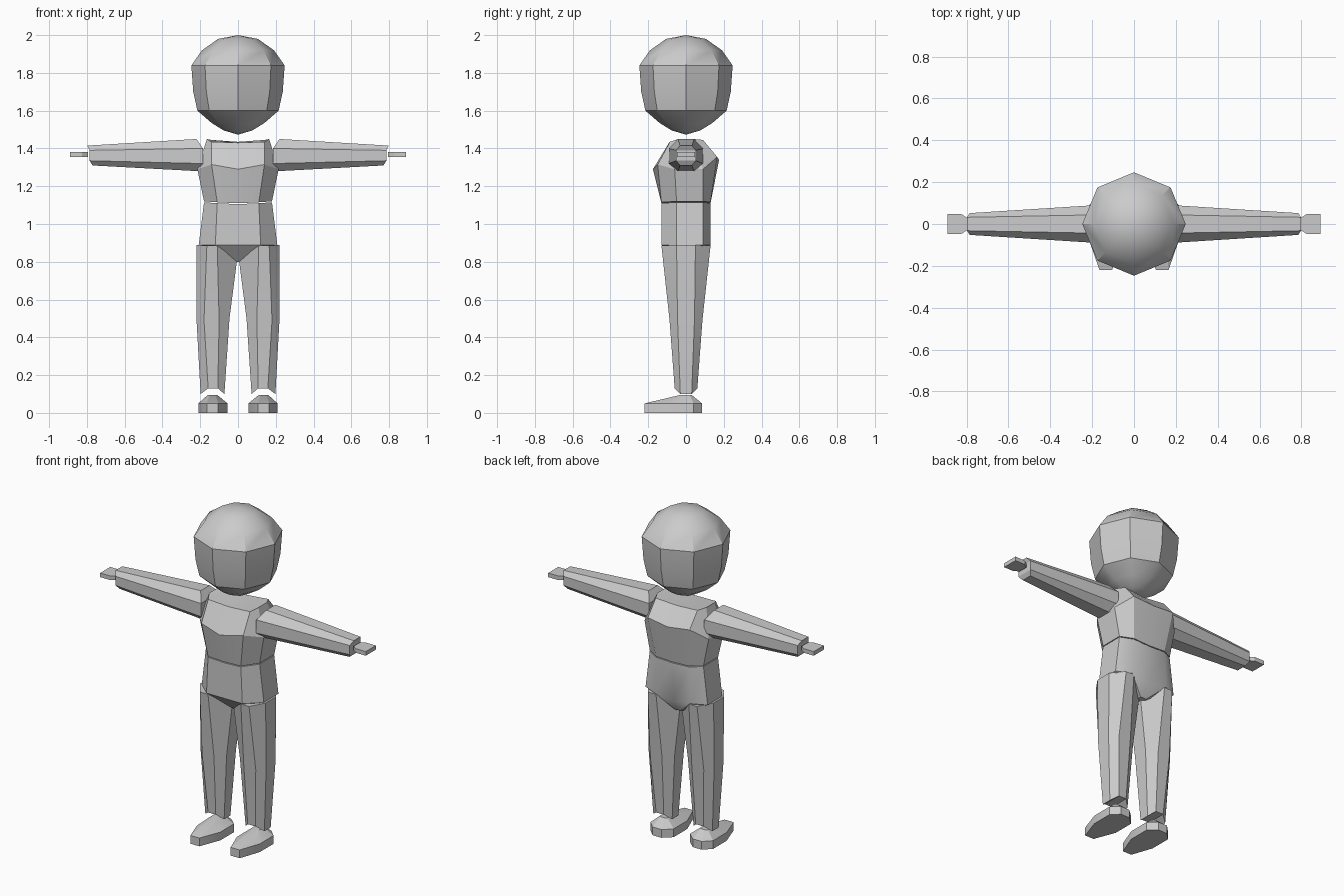
import bpy, bmesh, math
from mathutils import Vector

if "Cube" in bpy.data.objects:
    bpy.data.objects.remove(bpy.data.objects["Cube"], do_unlink=True)

grey = bpy.data.materials.new("plain grey")
grey.use_nodes = True
grey.diffuse_color = (0.6, 0.6, 0.6, 1)
grey.node_tree.nodes["Principled BSDF"].inputs["Base Color"].default_value = (0.6, 0.6, 0.6, 1)


def loft(name, rings, side=1, angle=25):
    """Bridge closed rings; close both ends with strips across the ring."""
    bm = bmesh.new()
    loops = [[bm.verts.new((x * side, y, z)) for x, y, z in r] for r in rings]
    n = len(loops[0])
    for a, b in zip(loops, loops[1:]):
        for i in range(n):
            j = (i + 1) % n
            bm.faces.new((a[i], a[j], b[j], b[i]))
    for r in (loops[0], loops[-1]):
        for i in range(n // 2 - 1):
            bm.faces.new((r[i], r[i + 1], r[n - 2 - i], r[n - 1 - i]))
    bmesh.ops.remove_doubles(bm, verts=bm.verts, dist=0.0005)
    bmesh.ops.recalc_face_normals(bm, faces=bm.faces)
    mesh = bpy.data.meshes.new(name)
    bm.to_mesh(mesh)
    bm.free()
    mesh.materials.append(grey)
    ob = bpy.data.objects.new(name, mesh)
    bpy.context.collection.objects.link(ob)
    bpy.ops.object.select_all(action='DESELECT')
    ob.select_set(True)
    bpy.context.view_layer.objects.active = ob
    bpy.ops.object.shade_smooth_by_angle(angle=math.radians(angle))
    return ob


def both(half):
    """Complete a left-half ring, listed front to back, across x = 0."""
    # start at the side so that the end strips run front to back
    front = [p for p in half if p[1] < 0]
    back = [p for p in half if p[1] >= 0]
    flip = lambda pts: [(-x, y, z) for x, y, z in pts]
    row_f = front[::-1] + flip(front[1:])
    row_b = back[::-1] + flip(back[:-1])
    row_b = back[:-1] + [back[-1]] + flip(back[:-1])[::-1]
    return row_f + row_b[::-1]


# head: eight-sided ball, flatter above the brow
head_rings = []
for z, r in ((1.473, 0.0), (1.495, 0.075), (1.535, 0.14), (1.6, 0.215), (1.7, 0.237),
             (1.84, 0.247), (1.92, 0.19), (1.98, 0.105), (2.0, 0.0)):
    head_rings.append([(r * math.cos(k * math.pi / 4), r * math.sin(k * math.pi / 4), z)
                       for k in range(8)])
bm = bmesh.new()
rows = [[bm.verts.new(p) for p in ring] for ring in head_rings]
for a, b in zip(rows, rows[1:]):
    for i in range(8):
        bm.faces.new((a[i], a[i - 7], b[i - 7], b[i]))
bmesh.ops.remove_doubles(bm, verts=bm.verts, dist=0.0005)
bmesh.ops.recalc_face_normals(bm, faces=bm.faces)
mesh = bpy.data.meshes.new("head")
bm.to_mesh(mesh)
bm.free()
mesh.materials.append(grey)
head = bpy.data.objects.new("head", mesh)
bpy.context.collection.objects.link(head)
bpy.ops.object.select_all(action='DESELECT')
head.select_set(True)
bpy.context.view_layer.objects.active = head
bpy.ops.object.shade_smooth_by_angle(angle=math.radians(34))

# chest
waist = [(0, -0.13, 1.11), (0.11, -0.13, 1.115), (0.18, -0.05, 1.12),
         (0.18, 0.09, 1.12), (0.11, 0.13, 1.115), (0, 0.13, 1.11)]
bust = [(0, -0.175, 1.29), (0.14, -0.15, 1.315), (0.215, -0.06, 1.29),
        (0.215, 0.09, 1.29), (0.14, 0.165, 1.355), (0, 0.175, 1.34)]
neck = [(0, -0.09, 1.43), (0.14, -0.085, 1.435), (0.165, -0.04, 1.45),
        (0.165, 0.04, 1.45), (0.14, 0.09, 1.445), (0, 0.085, 1.435)]
loft("chest", [both(waist), both(bust), both(neck)])

# abdomen, tapering to the crotch
hips = [(0, -0.13, 0.89), (0.12, -0.13, 0.89), (0.208, -0.05, 0.89),
        (0.208, 0.09, 0.89), (0.12, 0.13, 0.89), (0, 0.12, 0.87)]
crotch = [(0, -0.05, 0.8), (0.02, -0.05, 0.8), (0.03, -0.03, 0.8),
          (0.03, 0.05, 0.8), (0.02, 0.08, 0.8), (0, 0.08, 0.8)]
loft("abdomen", [both([(x, y, z - 0.005) for x, y, z in waist]), both(hips), both(crotch)], angle=32)


def leg_ring(outer, front_out, front_in, inner, y_side, y_end, z):
    """Eight-sided ring; z gives outer, front and inner heights."""
    xs = ((outer, y_side, z[0]), (front_out, y_end, z[1]),
          (front_in, y_end, z[1]), (inner, y_side, z[2]))
    return [(x, -y, h) for x, y, h in xs] + [(x, y, h) for x, y, h in reversed(xs)]


for side, tag in ((1, "left"), (-1, "right")):
    # leg: hip, knee, ankle
    loft(tag + "_leg", [
        leg_ring(0.22, 0.165, 0.11, 0.005, 0.05, 0.13, (0.89, 0.885, 0.81)),
        leg_ring(0.22, 0.18, 0.1, 0.045, 0.045, 0.087, (0.5, 0.49, 0.5)),
        leg_ring(0.198, 0.158, 0.107, 0.072, 0.03, 0.06, (0.1, 0.13, 0.1))], side)

    # foot: sole, upper edge, ankle top
    sole = [(0.21, -0.09), (0.165, -0.22), (0.105, -0.22), (0.055, -0.09),
            (0.055, 0.04), (0.105, 0.085), (0.165, 0.085), (0.21, 0.04)]
    ankle = [(0.16, -0.02), (0.15, -0.03), (0.12, -0.03), (0.11, -0.02),
             (0.11, 0.02), (0.12, 0.03), (0.15, 0.03), (0.16, 0.02)]
    loft(tag + "_foot", [[(x, y, 0) for x, y in sole], [(x, y, 0.05) for x, y in sole],
                         [(x, y, 0.095) for x, y in ankle]], side)

    # arm: octagonal sleeve from shoulder to wrist
    def arm_ring(x_top, x_mid, x_low, width, flat, heights):
        xs = (x_top, x_mid, x_mid, x_low)
        ys = (flat, width, width, flat)
        pts = list(zip(xs, ys, heights))
        return [(x, -y, z) for x, y, z in pts] + [(x, y, z) for x, y, z in reversed(pts)]
    loft(tag + "_arm", [
        arm_ring(0.22, 0.185, 0.215, 0.09, 0.043, (1.45, 1.4, 1.32, 1.28)),
        arm_ring(0.798, 0.785, 0.77, 0.052, 0.032, (1.415, 1.39, 1.335, 1.31))], side)

    # hand: thin paddle
    palm = [(0.795, -0.028), (0.825, -0.048), (0.89, -0.048),
            (0.89, 0.048), (0.825, 0.048), (0.795, 0.028)]
    loft(tag + "_hand", [[(x, y, z) for x, y in palm] for z in (1.355, 1.38)], side)
